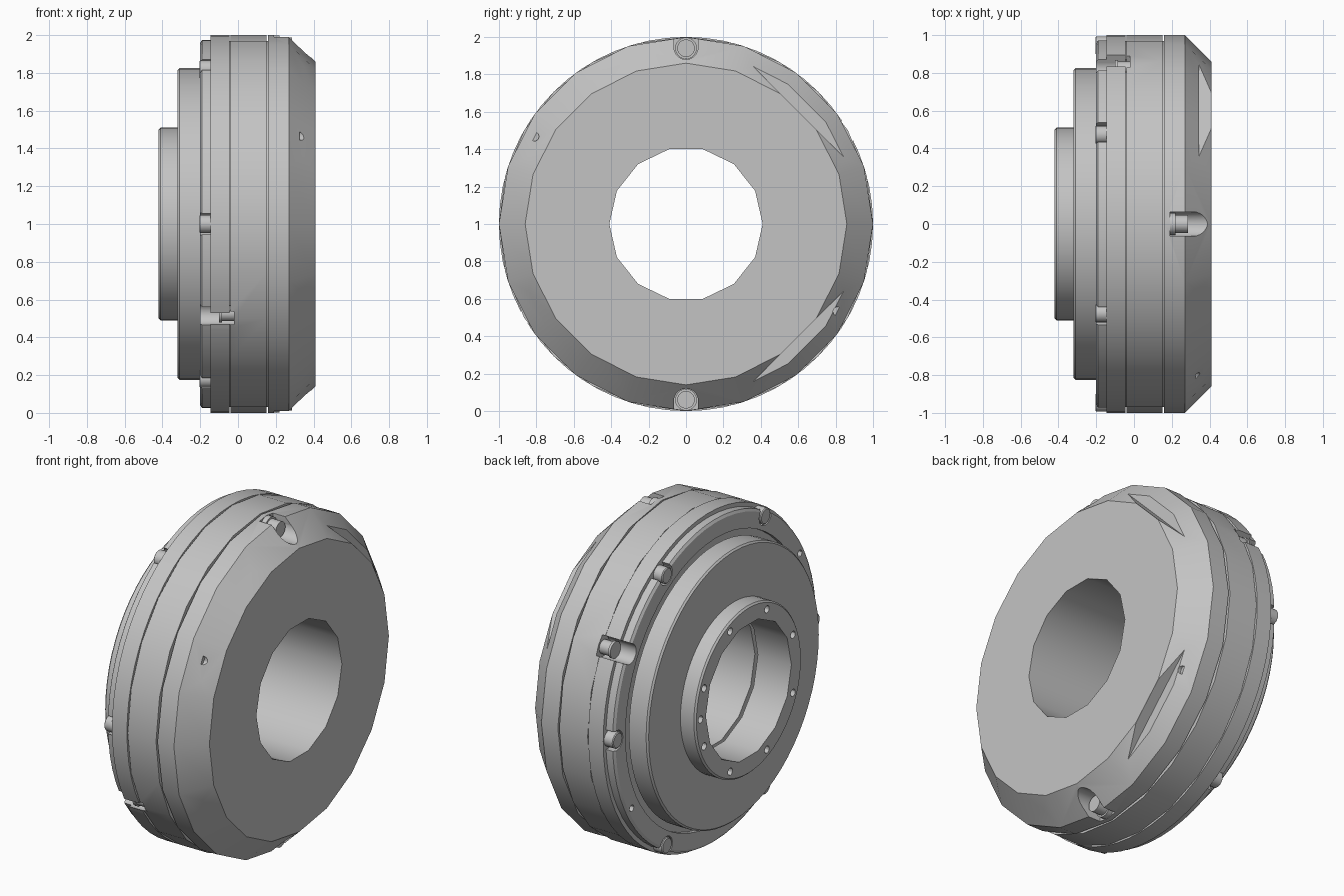
import bpy, bmesh, math
from math import cos, sin, radians
from mathutils import Matrix, Vector

cube = bpy.data.objects.get("Cube")
if cube:
    bpy.data.objects.remove(cube, do_unlink=True)

metal = bpy.data.materials.new("light_grey_metal")
metal.use_nodes = True
GREY = (0.55, 0.55, 0.55, 1)
metal.diffuse_color = GREY
metal.node_tree.nodes["Principled BSDF"].inputs["Base Color"].default_value = GREY


def finish(name, bm):
    bmesh.ops.recalc_face_normals(bm, faces=bm.faces)
    mesh = bpy.data.meshes.new(name)
    bm.to_mesh(mesh)
    bm.free()
    obj = bpy.data.objects.new(name, mesh)
    bpy.context.collection.objects.link(obj)
    mesh.materials.append(metal)
    return obj


def lathe(name, profile, sides, radius=0, angle=0):
    """Solid of (x, r) steps around an x-directed axis placed at a polar position."""
    bm = bmesh.new()
    cy, cz = radius * cos(radians(angle)), 1 + radius * sin(radians(angle))
    rings = []
    for x, r in profile:
        turns = [2 * math.pi * i / sides for i in range(sides)]
        rings.append([bm.verts.new((x, cy + r * cos(t), cz + r * sin(t))) for t in turns])
    for a, b in zip(rings, rings[1:]):
        for i in range(sides):
            j = (i + 1) % sides
            bm.faces.new((a[i], a[j], b[j], b[i]))
    bm.faces.new(rings[0])
    bm.faces.new(rings[-1])
    return finish(name, bm)


def block(name, x0, x1, inner, outer, width, angle):
    """Box reaching outward from the main axis at the given angle."""
    bm = bmesh.new()
    bmesh.ops.create_cube(bm, size=1)
    bm.transform(Matrix.Translation((0, 0, 1)) @ Matrix.Rotation(radians(angle), 4, "X")
                 @ Matrix.Translation(((x0 + x1) / 2, (inner + outer) / 2, 0))
                 @ Matrix.Diagonal((x1 - x0, outer - inner, width, 1)))
    return finish(name, bm)


def slot(x0, x1, r, radius, angle):
    """Cutters for a round-bottomed slot that is open to the rim."""
    return [lathe("slot_cutter", [(x0, r), (x1, r)], 20, radius, angle),
            block("slot_cutter", x0, x1, radius, 1.1, 2 * r * 0.995, angle)]


def hole(x0, x1, r, radius, angle):
    return [lathe("hole_cutter", [(x0, r), (x1, r)], 12, radius, angle)]


# Stacked body sections
hub = lathe("hub_flange", [(-.42, .50), (-.41, .51), (-.32, .51)], 64)
disc = lathe("back_disc", [(-.32, .815), (-.31, .825), (-.195, .825)], 64)
back_ring = lathe("back_ring", [(-.20, .96), (-.19, .975), (-.145, .975)], 64)
rim_ring = lathe("rim_ring", [(-.145, 1), (-.045, 1)], 64)
drum = lathe("drum", [(-.045, .97), (-.04, .97), (-.04, 1), (.15, 1), (.15, .97), (.16, .97)], 24)
front = lathe("front_housing", [(.16, 1), (.27, 1), (.41, .86)], 20)
sections = [hub, disc, back_ring, rim_ring, drum, front]

# Cutters for each section
cuts = {s: [lathe("bore_cutter", [(-.6, .41), (.6, .41)], 14)] for s in sections}

for i in range(8):
    cuts[hub] += hole(-.5, -.36, .022, .46, 22.5 + 45 * i)
cuts[hub] += hole(-.5, -.36, .022, .46, 0)

groove = lathe("groove_cutter", [(-.3, .865), (-.175, .865)], 64)
cuts[back_ring].append(groove)
for i in range(6):
    cuts[back_ring] += slot(-.3, -.1, .06, .95, 60 * i)
for angle in (150, 330):
    cuts[back_ring] += hole(-.3, -.16, .02, .93, angle)
for angle in (30, 210):
    for section in (back_ring, rim_ring, drum):
        cuts[section] += slot(-.3, -.02, .06, .95, angle)

for angle in (90, 270):
    cuts[front] += slot(.19, .6, .065, .945, angle)
for angle in (45, 135, 225, 315):
    cuts[front].append(block("flat_cutter", .345, .6, .85, 1.2, 1, angle))
for angle in (150, 330):
    cuts[front] += hole(.325, .6, .025, .936, angle)

for section in sections:
    bpy.context.view_layer.objects.active = section
    for cutter in cuts[section]:
        cutter.hide_render = True
        mod = section.modifiers.new("cut", "BOOLEAN")
        mod.operation, mod.solver, mod.object = "DIFFERENCE", "EXACT", cutter
        bpy.ops.object.modifier_apply(modifier=mod.name)
for cutter in {c for group in cuts.values() for c in group}:
    bpy.data.objects.remove(cutter, do_unlink=True)

# Bolts sitting in the slots
bolts = []
for i in range(6):
    bolts.append(lathe("back_bolt", [(-.205, .042), (-.2, .048), (-.14, .048)], 20, .945, 60 * i))
for angle in (30, 210):
    profile = [(-.1, .05), (-.085, .05), (-.085, .042), (-.015, .042)]
    bolts.append(lathe("key_bolt", profile, 20, .945, angle))
for angle in (90, 270):
    profile = [(.185, .058), (.22, .058), (.22, .047), (.285, .047)]
    bolts.append(lathe("front_bolt", profile, 20, .94, angle))

# Smooth shading with crisp edges
bpy.ops.object.select_all(action="DESELECT")
for obj in sections + bolts:
    obj.select_set(True)
bpy.context.view_layer.objects.active = front
bpy.ops.object.shade_smooth_by_angle(angle=radians(30))
